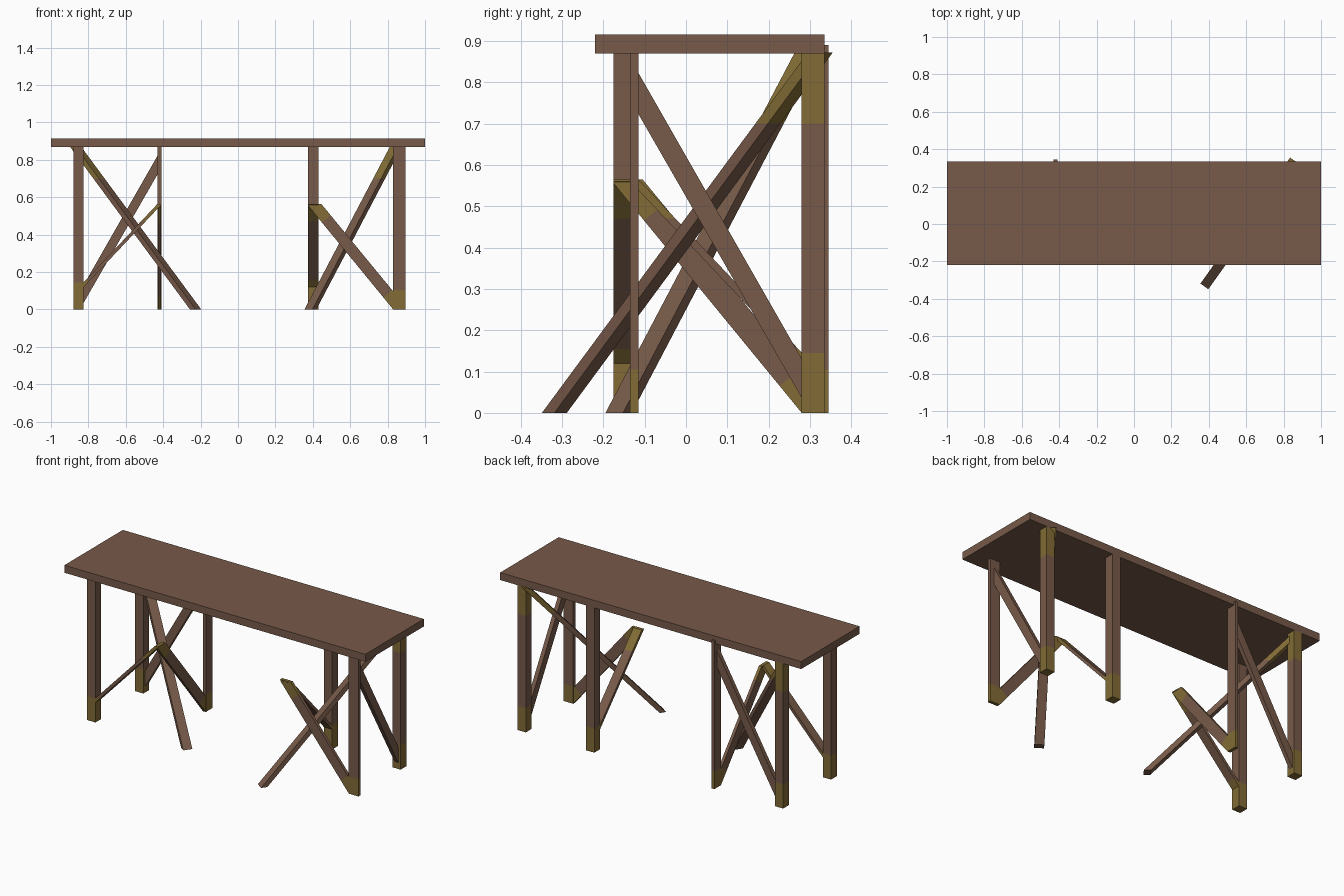
import bpy, bmesh
from mathutils import Vector, Matrix

if "Cube" in bpy.data.objects:
    bpy.data.objects.remove(bpy.data.objects["Cube"])


def material(name, rgb):
    m = bpy.data.materials.new(name)
    m.diffuse_color = (*rgb, 1)
    m.use_nodes = True
    m.node_tree.nodes["Principled BSDF"].inputs["Base Color"].default_value = m.diffuse_color
    return m


BROWN = material("brown_wood", (0.185, 0.103, 0.067))
OLIVE = material("olive_wood_ends", (0.225, 0.150, 0.037))

# Right trestle is the left one turned a quarter turn about its corner leg
LEFT = Matrix.Identity(4)
RIGHT = (Matrix.Translation((0.8575, 0.3075, 0))
         @ Matrix(((0, 1, 0, 0), (-1, 0, 0, 0), (0, 0, 1, 0), (0, 0, 0, 1)))
         @ Matrix.Translation((0.8525, -0.3075, 0)))


def prism(name, ring_a, ring_b, matrix=LEFT, ends=()):
    """Solid between two matching rings; ends = (point, outward direction) olive tips."""
    bm = bmesh.new()
    a = [bm.verts.new(p) for p in ring_a]
    b = [bm.verts.new(p) for p in ring_b]
    n = len(a)
    bm.faces.new(a)
    bm.faces.new(b)
    for i in range(n):
        bm.faces.new((a[i], a[(i + 1) % n], b[(i + 1) % n], b[i]))
    for co, no in ends:
        bmesh.ops.bisect_plane(bm, geom=bm.verts[:] + bm.edges[:] + bm.faces[:],
                               plane_co=co, plane_no=no, dist=1e-5)
    for f in bm.faces:
        c = f.calc_center_median()
        if any((c - Vector(co)).dot(Vector(no)) > 1e-4 for co, no in ends):
            f.material_index = 1
    bm.transform(matrix)
    bmesh.ops.recalc_face_normals(bm, faces=bm.faces)
    me = bpy.data.meshes.new(name)
    bm.to_mesh(me)
    bm.free()
    me.materials.append(BROWN)
    me.materials.append(OLIVE)
    ob = bpy.data.objects.new(name, me)
    bpy.context.collection.objects.link(ob)
    return ob


def box(name, x0, x1, y0, y1, z0, z1, matrix=LEFT, ends=()):
    ring = [(x0, y0), (x1, y0), (x1, y1), (x0, y1)]
    return prism(name, [(x, y, z0) for x, y in ring], [(x, y, z1) for x, y in ring], matrix, ends)


def below(z):
    return ((0, 0, z), (0, 0, -1))


def above(z):
    return ((0, 0, z), (0, 0, 1))


# Table top
box("table_top", -1, 1, -0.22, 0.335, 0.87, 0.915)

for side, M in (("left", LEFT), ("right", RIGHT)):
    # Three legs of the trestle
    box(side + "_outer_leg", -0.88, -0.825, -0.175, -0.12, 0, 0.87, M, [below(0.145)])
    box(side + "_corner_leg", -0.88, -0.825, 0.28, 0.335, 0, 0.87, M, [below(0.145), above(0.70)])
    box(side + "_thin_leg", -0.43, -0.41, 0.28, 0.345, 0, 0.89, M, [below(0.105)])

    # Flat brace rising from the outer leg to the broken corner
    prof = [(-0.84, 0.104), (-0.41, 0.56), (-0.41, 0.565), (-0.43, 0.565), (-0.84, 0.13)]
    prism(side + "_low_brace", [(x, -0.175, z) for x, z in prof],
          [(x, -0.12, z) for x, z in prof], M, [below(0.155), above(0.47)])

    # Upright brace rising from the thin leg to the broken corner
    prof = [(-0.175, 0.565), (-0.175, 0.555), (0.28, 0.0), (0.31, 0.0), (0.31, 0.06), (-0.105, 0.565)]
    prism(side + "_corner_brace", [(-0.429, y, z) for y, z in prof],
          [(-0.411, y, z) for y, z in prof], M,
          [((0, -0.08, 0.483), (0, -0.63, 0.775)), ((0, 0.245, 0.08), (0, 0.63, -0.775))])

    # Tall brace from the corner leg foot to the thin leg head
    prof = [(-0.84, 0.01), (-0.42, 0.74), (-0.42, 0.84), (-0.84, 0.105)]
    prism(side + "_tall_brace", [(x, 0.295, z) for x, z in prof],
          [(x, 0.32, z) for x, z in prof], M)

    # Fallen brace leaning from the corner leg head to the ground
    foot, head = Vector((-0.2265, -0.163, 0)), Vector((-0.87, 0.295, 0.872))
    d = head - foot
    d.z = 0
    d.normalize()
    w = Vector((-d.y, d.x, 0)) * 0.026
    t = d * 0.0185
    offs = [w + t, w - t, -w - t, -w + t]
    prism(side + "_fallen_brace", [foot + o for o in offs], [head + o for o in offs],
          M, [above(0.70)])
